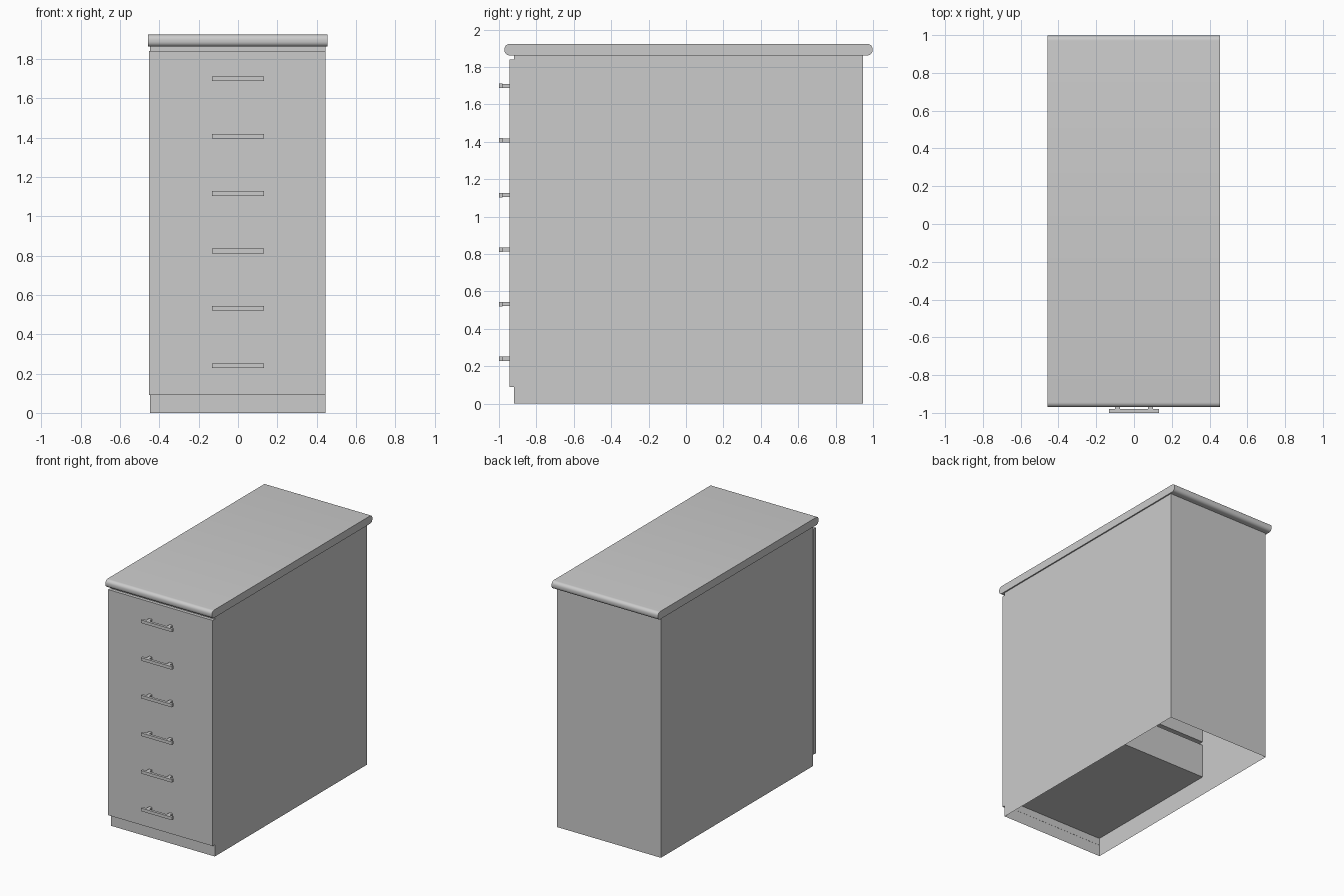
import bpy, bmesh, math

if "Cube" in bpy.data.objects:
    bpy.data.objects.remove(bpy.data.objects["Cube"])


def finish(bm, name):
    bmesh.ops.recalc_face_normals(bm, faces=bm.faces)
    mesh = bpy.data.meshes.new(name)
    bm.to_mesh(mesh)
    bm.free()
    ob = bpy.data.objects.new(name, mesh)
    bpy.context.collection.objects.link(ob)
    return ob


def add_box(bm, x0, x1, y0, y1, z0, z1):
    verts = bmesh.ops.create_cube(bm, size=1)["verts"]
    for v in verts:
        v.co.x = x1 if v.co.x > 0 else x0
        v.co.y = y1 if v.co.y > 0 else y0
        v.co.z = z1 if v.co.z > 0 else z0


def box(name, *dims):
    bm = bmesh.new()
    add_box(bm, *dims)
    return finish(bm, name)


# Carcass: thin shell, open underneath
bm = bmesh.new()
add_box(bm, -0.447, 0.445, -0.92, 0.945, 0, 1.862)
bm.faces.ensure_lookup_table()
floor = [f for f in bm.faces if f.calc_center_median().z < 0.01]
finish(bm, "carcass")
carcass = bpy.data.objects["carcass"]
bm = bmesh.new()
bm.from_mesh(carcass.data)
bmesh.ops.delete(bm, geom=[f for f in bm.faces if f.calc_center_median().z < 0.01],
                 context='FACES_ONLY')
bm.to_mesh(carcass.data)
bm.free()

# Worktop: rounded profile in y-z, extruded along x
Y0, Y1, Z0, Z1, R, STEPS = -0.97, 0.997, 1.862, 1.923, 0.026, 6
profile = []
corners = [(Y1 - R, Z1 - R, 0), (Y0 + R, Z1 - R, 90),
           (Y0 + R, Z0 + R, 180), (Y1 - R, Z0 + R, 270)]
for cy, cz, start in corners:
    for i in range(STEPS + 1):
        a = math.radians(start + 90 * i / STEPS)
        profile.append((cy + R * math.cos(a), cz + R * math.sin(a)))
bm = bmesh.new()
face = bm.faces.new([bm.verts.new((-0.458, y, z)) for y, z in profile])
out = bmesh.ops.extrude_face_region(bm, geom=[face], use_keep_orig=True)
for v in out["geom"]:
    if isinstance(v, bmesh.types.BMVert):
        v.co.x = 0.455
worktop = finish(bm, "worktop")
bpy.context.view_layer.objects.active = worktop
worktop.select_set(True)
bpy.ops.object.shade_smooth_by_angle(angle=math.radians(30))

# Front panel covering all drawers
box("drawer_front", -0.452, 0.445, -0.945, -0.919, 0.09, 1.84)

# Drawers behind the front, each with a handle
PITCH = 0.2918
for i in range(6):
    z = 0.145 + i * PITCH
    box(f"drawer_box_{i + 1}", -0.444, 0.442, -0.918, 0.24, z, z + 0.265 if i < 5 else 1.855)

    h = 0.24 + i * PITCH
    bm = bmesh.new()
    add_box(bm, -0.133, 0.133, -1.0, -0.98, h - 0.012, h + 0.012)
    for s in (-1, 1):
        c = s * 0.088
        add_box(bm, c - 0.013, c + 0.013, -0.98, -0.945, h - 0.011, h + 0.011)
    finish(bm, f"handle_{i + 1}")
